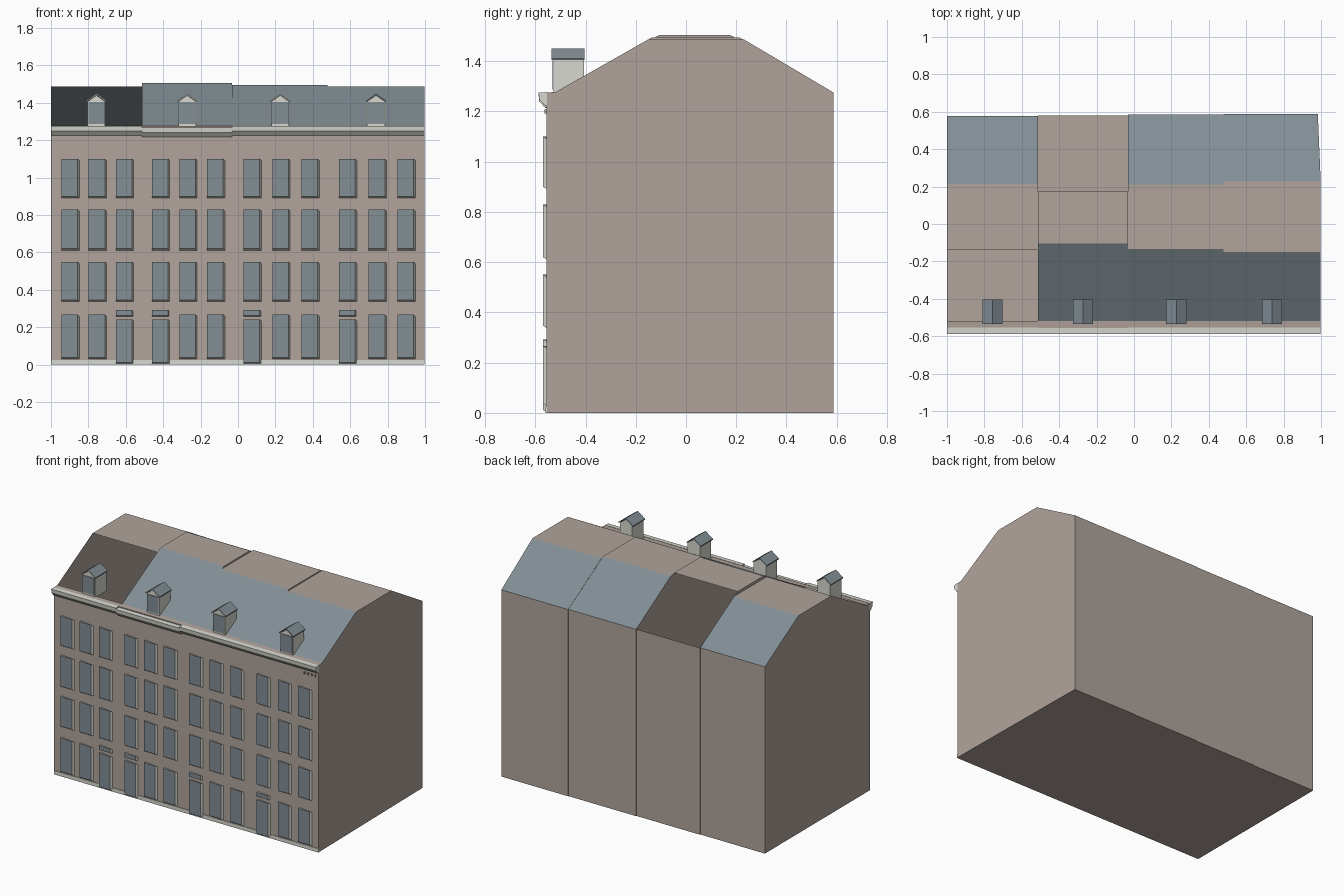
import bpy, bmesh

cube = bpy.data.objects.get("Cube")
if cube:
    bpy.data.objects.remove(cube, do_unlink=True)


def material(name, rgb):
    lin = [(c / 255 / 12.92) if c < 11 else ((c / 255 + 0.055) / 1.055) ** 2.4 for c in rgb]
    m = bpy.data.materials.new(name)
    m.use_nodes = True
    m.diffuse_color = (*lin, 1)
    m.node_tree.nodes["Principled BSDF"].inputs["Base Color"].default_value = (*lin, 1)
    return m


BROWN = material("brown render", (177, 164, 156))
SLATE = material("blue grey slate", (130, 142, 149))
WHITE = material("off white trim", (217, 217, 209))
MATS = [BROWN, SLATE, WHITE]
B, S, W = range(3)


def finish(name, bm, fix=True):
    if fix:
        bmesh.ops.recalc_face_normals(bm, faces=bm.faces)
    me = bpy.data.meshes.new(name)
    bm.to_mesh(me)
    bm.free()
    for m in MATS:
        me.materials.append(m)
    ob = bpy.data.objects.new(name, me)
    bpy.context.collection.objects.link(ob)
    return ob


def prism(bm, profile, x0, x1, colours, skip=None, end=B, skew=0):
    """Extrude a (y, z) profile along x; one colour per profile edge."""
    a = [bm.verts.new((x0, y, z)) for y, z in profile]
    b = [bm.verts.new((x1 - (skew if y > 0.5 else 0), y, z)) for y, z in profile]
    n = len(profile)
    # profile runs up the front, over the top and down the back
    bm.faces.new(a[::-1]).material_index = end
    bm.faces.new(b).material_index = end
    for i in range(n):
        if i != skip:
            j = (i + 1) % n
            bm.faces.new((a[i], a[j], b[j], b[i])).material_index = colours[i]


def pane(bm, x, z0, z1, w=0.086, lip=0.009, y0=-0.555, y1=-0.569):
    """Raised pane whose right and lower edges slant back to the wall."""
    l, r = x - w / 2, x + w / 2
    f = [bm.verts.new((p, y1, q)) for p, q in ((l, z0), (r, z0), (r, z1), (l, z1))]
    k = [bm.verts.new((p, y0, q)) for p, q in
         ((l, z0 - lip), (r + lip, z0 - lip), (r + lip, z1 - lip), (l, z1))]
    bm.faces.new(f).material_index = S
    for i in range(4):
        j = (i + 1) % 4
        bm.faces.new((f[j], f[i], k[i], k[j])).material_index = W


def box(bm, x0, x1, y0, y1, z0, z1, mat):
    prism(bm, [(y0, z0), (y0, z1), (y1, z1), (y1, z0)], x0, x1, [mat] * 4, end=mat)


# x range, roof flat (front, back, height), back wall, open slope, windows, door column, dormer x
HOUSES = [
    ("first", -1.0, -0.512, -0.14, 0.215, 1.486, 0.577, 2, (-0.9, -0.755, -0.61), 2, -0.757),
    ("second", -0.512, -0.033, -0.105, 0.175, 1.505, 0.581, 4, (-0.417, -0.27, -0.122), 0, -0.272),
    ("third", -0.033, 0.478, -0.135, 0.212, 1.495, 0.585, None, (0.073, 0.227, 0.383), 0, 0.226),
    ("fourth", 0.478, 0.998, -0.15, 0.23, 1.487, 0.588, None, (0.583, 0.742, 0.896), 0, 0.738),
]
FLOORS = [(0.347, 0.55), (0.62, 0.83), (0.9, 1.1)]

for name, x0, x1, rf, rb, zt, back, gap, cols, door, dx in HOUSES:
    # hollow house shell with its mansard roof
    bm = bmesh.new()
    prism(bm, [(-0.555, 0), (-0.555, 1.275), (-0.518, 1.278), (rf, zt), (rb, zt),
               (back, 1.275), (back, 0)],
          x0, x1, [B, B, S, B, S, B, B], skip=gap, skew=0.015 if name == "fourth" else 0)
    finish(name + "_house", bm, fix=False)

    # eaves cornice with sloping underside
    drop = 0.008 if name == "second" else 0
    bm = bmesh.new()
    prism(bm, [(-0.564, 1.226 - drop), (-0.584, 1.248 - drop), (-0.587, 1.275 - drop),
               (-0.554, 1.277 - drop), (-0.554, 1.226 - drop)],
          x0, x1, [W] * 5, end=W)
    box(bm, x0, x1, -0.562, -0.554, 1.222 - drop, 1.23 - drop, B)
    finish(name + "_cornice", bm)

    # white plinth
    bm = bmesh.new()
    box(bm, x0, x1, -0.559, -0.554, 0, 0.026, W)
    finish(name + "_plinth", bm)

    # windows and door with its transom light
    bm = bmesh.new()
    for i, x in enumerate(cols):
        for z0, z1 in FLOORS:
            pane(bm, x, z0, z1)
        if i == door:
            pane(bm, x, 0.012, 0.242)
            pane(bm, x, 0.264, 0.292, lip=0.006)
        else:
            pane(bm, x, 0.038, 0.267)
    finish(name + "_windows", bm, fix=False)

    # dormer walls with gable, window plate and pitched roof
    bm = bmesh.new()
    h, yf, yb = 0.047, -0.528, -0.407
    outline = [(dx - h, 1.27), (dx + h, 1.27), (dx + h, 1.407), (dx, 1.44), (dx - h, 1.407)]
    f = [bm.verts.new((x, yf, z)) for x, z in outline]
    k = [bm.verts.new((x, yb, z)) for x, z in outline]
    bm.faces.new(f)
    bm.faces.new(k[::-1])
    for i in range(5):
        bm.faces.new((f[i], k[i], k[i - 1], f[i - 1]))
    for face in bm.faces:
        face.material_index = W
    box(bm, dx - 0.043, dx + 0.043, yf - 0.004, yf, 1.287, 1.403, S)
    finish(name + "_dormer", bm)

    bm = bmesh.new()
    for side in (-1, 1):
        pts = [(dx, 1.45), (dx + side * 0.054, 1.411), (dx + side * 0.054, 1.404), (dx, 1.442)]
        f = [bm.verts.new((x, yf - 0.007, z)) for x, z in pts]
        k = [bm.verts.new((x, yb + 0.003, z)) for x, z in pts]
        bm.faces.new(f).material_index = S if name == "fourth" else W
        bm.faces.new(k[::-1]).material_index = S
        for i in range(4):
            bm.faces.new((f[i], k[i], k[i - 1], f[i - 1])).material_index = S
    finish(name + "_dormer_roof", bm)

# small brackets under the last cornice
bm = bmesh.new()
for i in range(4):
    x = 0.89 + i * 0.027
    box(bm, x, x + 0.008, -0.563, -0.554, 1.192, 1.208, B)
finish("cornice_brackets", bm)
